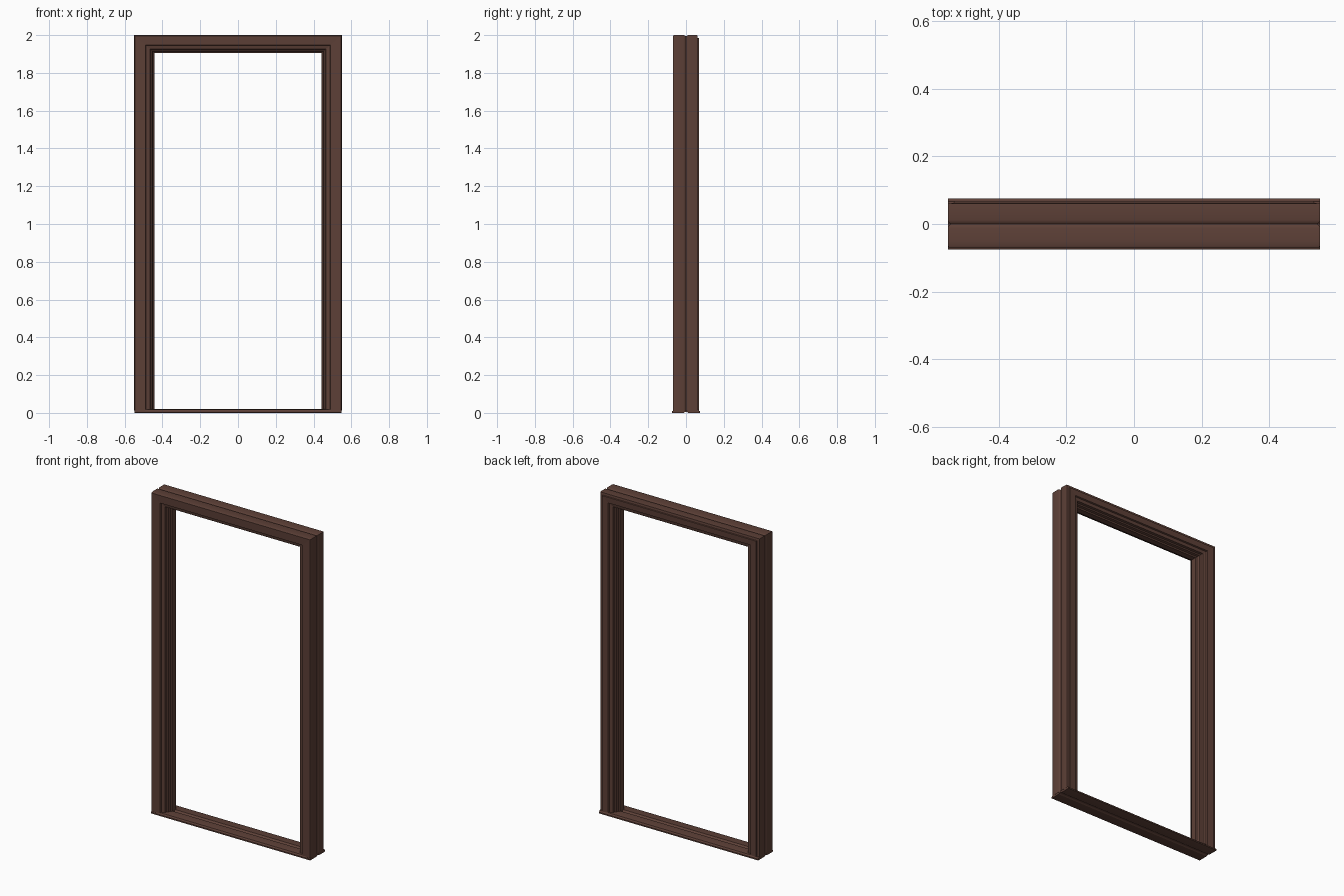
import bpy, bmesh, math

if "Cube" in bpy.data.objects:
    bpy.data.objects.remove(bpy.data.objects["Cube"])

brown = bpy.data.materials.new("dark brown wood")
brown.diffuse_color = (0.109, 0.051, 0.038, 1)
brown.use_nodes = True
brown.node_tree.nodes["Principled BSDF"].inputs["Base Color"].default_value = brown.diffuse_color

W, H = 0.55, 2.0      # half width, height
SILL = 0.018          # where the jambs meet the sill
RISE = 0.87           # header is a little slimmer than the jambs


def sweep(name, start, end):
    """Solid between two matching rings of points."""
    bm = bmesh.new()
    a = [bm.verts.new(p) for p in start]
    b = [bm.verts.new(p) for p in end]
    n = len(a)
    for i in range(n):
        j = (i + 1) % n
        bm.faces.new((a[i], a[j], b[j], b[i]))
    bm.faces.new(a[::-1])
    bm.faces.new(b)
    bmesh.ops.recalc_face_normals(bm, faces=bm.faces)
    me = bpy.data.meshes.new(name)
    bm.to_mesh(me)
    bm.free()
    ob = bpy.data.objects.new(name, me)
    bpy.context.collection.objects.link(ob)
    me.materials.append(brown)
    bpy.ops.object.select_all(action='DESELECT')
    ob.select_set(True)
    bpy.context.view_layer.objects.active = ob
    bpy.ops.object.shade_smooth_by_angle(angle=math.radians(30))
    return ob


# Frame moulding: (distance in from outer edge, y), stepping toward the opening
front = [(0.008, 0), (0.002, -0.006), (0, -0.012), (0, -0.05), (0.001, -0.065),
         (0.004, -0.07), (0.06, -0.068), (0.064, -0.058), (0.085, -0.054),
         (0.088, -0.04), (0.096, -0.036), (0.1, -0.022), (0.109, -0.018)]
back = [(0.109, 0.018), (0.1, 0.022), (0.096, 0.036), (0.088, 0.04), (0.085, 0.054),
        (0.064, 0.058), (0.06, 0.066), (0.019, 0.068), (0.017, 0.062),
        (0.001, 0.06), (0, 0.05), (0, 0.012), (0.002, 0.006)]
profile = front + back


def corner(side):
    return [(side * (W - d), y, H - d * RISE) for d, y in profile]


# Jambs with mitred tops
for side, label in ((-1, "left_jamb"), (1, "right_jamb")):
    sweep(label, [(side * (W - d), y, SILL - 0.006) for d, y in profile], corner(side))

# Header with mitred ends
sweep("header", corner(-1), corner(1))

# Sill: shallow grooved threshold, slightly deeper than the frame
half = [(0.006, 0.014), (0.012, 0.02), (0.05, 0.02), (0.066, 0.017), (0.07, 0.011),
        (0.075, 0.009), (0.075, 0.001), (0.072, 0), (0.012, 0), (0.006, 0.004)]
sill = [(0, 0.012)] + half + [(0, 0.005)] + [(-y, z) for y, z in reversed(half)]
sweep("sill", [(-0.549, y, z) for y, z in sill], [(0.549, y, z) for y, z in sill])
